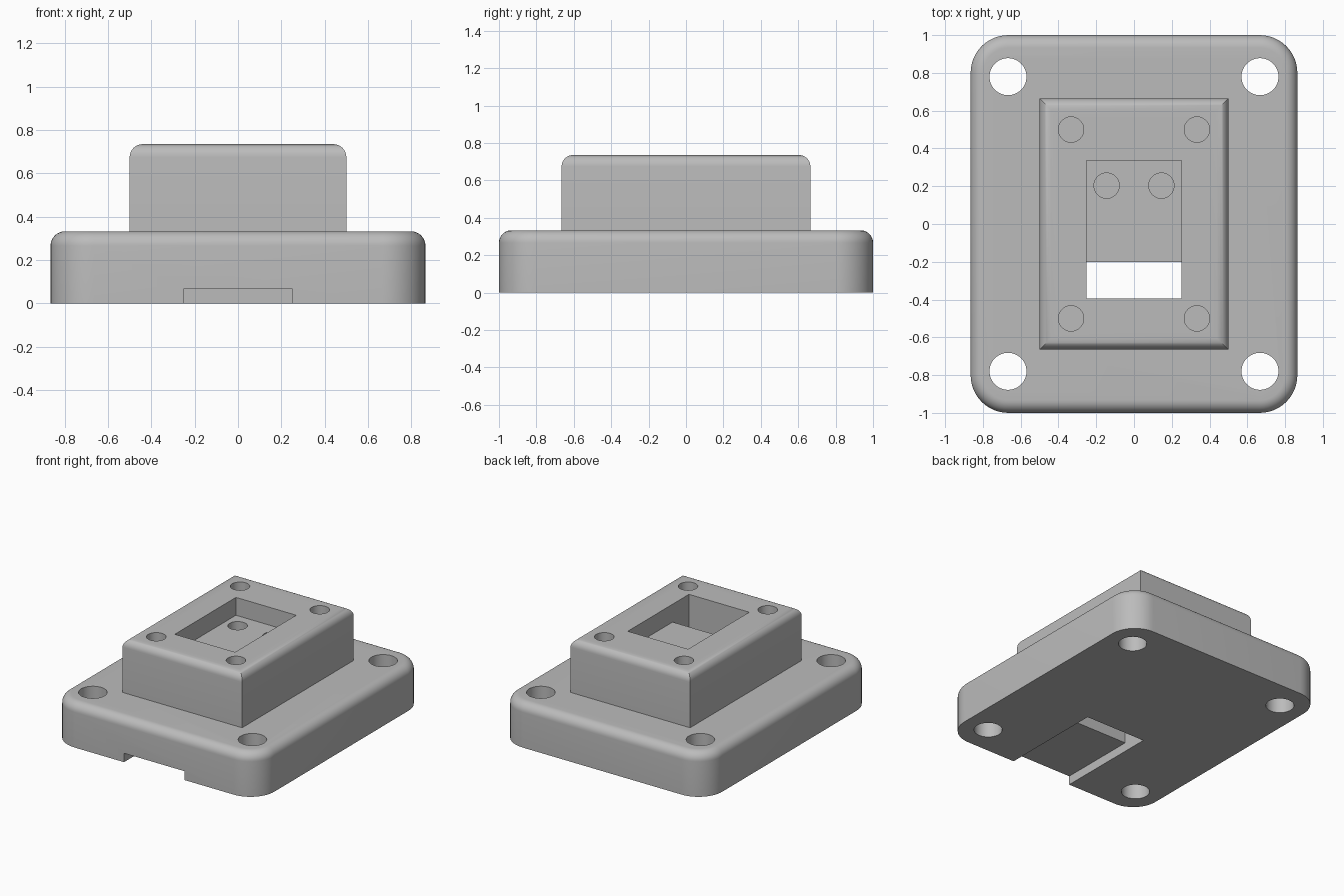
import bpy, bmesh, math

if "Cube" in bpy.data.objects:
    bpy.data.objects.remove(bpy.data.objects["Cube"], do_unlink=True)

grey = bpy.data.materials.new("plain_grey")
grey.use_nodes = True
colour = (0.5, 0.5, 0.5, 1)
grey.diffuse_color = colour
grey.node_tree.nodes["Principled BSDF"].inputs["Base Color"].default_value = colour


def finish(name, bm):
    bmesh.ops.recalc_face_normals(bm, faces=bm.faces[:])
    mesh = bpy.data.meshes.new(name)
    bm.to_mesh(mesh)
    bm.free()
    mesh.materials.append(grey)
    obj = bpy.data.objects.new(name, mesh)
    bpy.context.collection.objects.link(obj)
    return obj


def outline(hx, hy, radius, inset, steps=12):
    """Rectangle with rounded (or sharp) corners, shrunk by inset."""
    if radius == 0:
        return [(sx * (hx - inset), sy * (hy - inset))
                for sx, sy in ((1, 1), (-1, 1), (-1, -1), (1, -1))]
    points = []
    for corner, (sx, sy) in enumerate(((1, 1), (-1, 1), (-1, -1), (1, -1))):
        for i in range(steps + 1):
            a = (corner + i / steps) * math.pi / 2
            points.append((sx * (hx - radius) + (radius - inset) * math.cos(a),
                           sy * (hy - radius) + (radius - inset) * math.sin(a)))
    return points


def filleted_slab(name, hx, hy, z0, z1, radius, fillet, steps=8):
    """Slab with rounded top edges, built from stacked outlines."""
    levels = [(0, z0)]
    for i in range(steps + 1):
        a = i / steps * math.pi / 2
        levels.append((fillet * (1 - math.cos(a)), z1 - fillet * (1 - math.sin(a))))
    bm = bmesh.new()
    rings = [[bm.verts.new((x, y, z)) for x, y in outline(hx, hy, radius, inset)]
             for inset, z in levels]
    n = len(rings[0])
    for low, high in zip(rings, rings[1:]):
        for i in range(n):
            j = (i + 1) % n
            bm.faces.new((low[i], low[j], high[j], high[i]))
    bm.faces.new(rings[0])
    bm.faces.new(rings[-1])
    return finish(name, bm)


def hole_cutter(name, x, y, radius, z0, z1):
    bm = bmesh.new()
    bmesh.ops.create_cone(bm, cap_ends=True, segments=48, radius1=radius,
                          radius2=radius, depth=z1 - z0)
    bmesh.ops.translate(bm, verts=bm.verts[:], vec=(x, y, (z0 + z1) / 2))
    return finish(name, bm)


def combine(target, other, operation):
    mod = target.modifiers.new(other.name, "BOOLEAN")
    mod.operation = operation
    mod.solver = "EXACT"
    mod.object = other
    bpy.context.view_layer.objects.active = target
    bpy.ops.object.modifier_apply(modifier=mod.name)
    bpy.data.objects.remove(other, do_unlink=True)


# Base plate with the raised block on it
body = filleted_slab("mounting_base", 0.865, 1.0, 0, 0.333, 0.2, 0.067)
block = filleted_slab("raised_block", 0.5, 0.665, 0.2, 0.735, 0, 0.06)
combine(body, block, "UNION")

# Top pocket, slot down through the body and channel out to the front
profile = [(-1.1, -0.1), (-0.2, -0.1), (-0.2, 0.6), (0.335, 0.6),
           (0.335, 0.9), (-0.395, 0.9), (-0.395, 0.067), (-1.1, 0.067)]
bm = bmesh.new()
side = bm.faces.new([bm.verts.new((-0.252, y, z)) for y, z in profile])
swept = bmesh.ops.extrude_face_region(bm, geom=[side])["geom"]
bmesh.ops.translate(bm, vec=(0.504, 0, 0),
                    verts=[v for v in swept if isinstance(v, bmesh.types.BMVert)])
combine(body, finish("passage_cutter", bm), "DIFFERENCE")

# Corner through holes, block screw holes and pocket floor holes
for sx in (-1, 1):
    for sy in (-1, 1):
        combine(body, hole_cutter("corner_hole", sx * 0.667, sy * 0.78, 0.098, -0.1, 0.5),
                "DIFFERENCE")
        combine(body, hole_cutter("screw_hole", sx * 0.333, sy * 0.5, 0.067, 0.4, 0.9),
                "DIFFERENCE")
    combine(body, hole_cutter("floor_hole", sx * 0.145, 0.203, 0.067, 0.33, 0.7),
            "DIFFERENCE")

# Smooth fillets and holes, crisp edges elsewhere
bpy.ops.object.select_all(action="DESELECT")
body.select_set(True)
bpy.context.view_layer.objects.active = body
bpy.ops.object.shade_smooth_by_angle(angle=math.radians(30))
